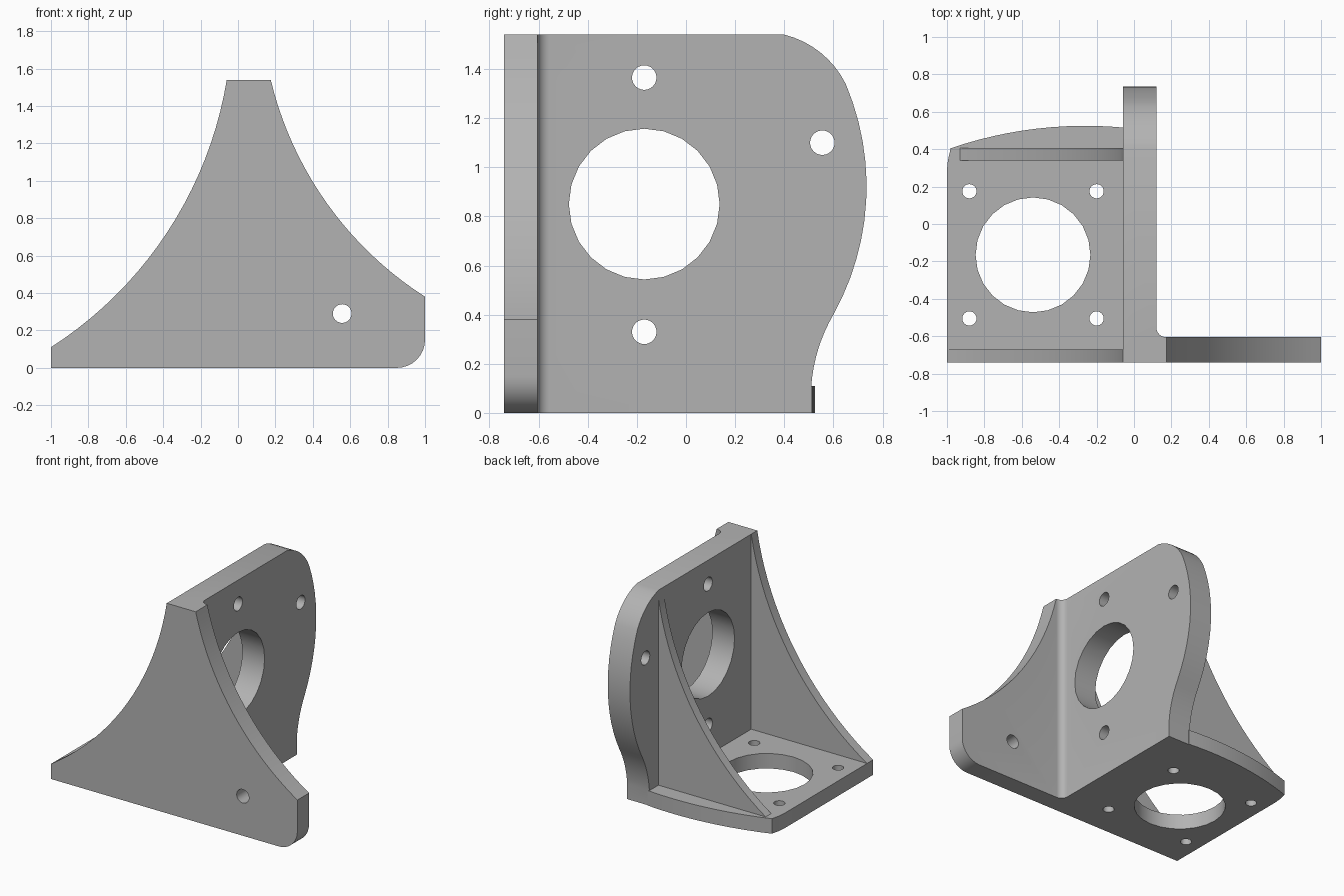
import bpy
import bmesh
from math import cos, sin, pi, atan2
from mathutils import Vector

if "Cube" in bpy.data.objects:
    bpy.data.objects.remove(bpy.data.objects["Cube"])

grey = bpy.data.materials.new("plain_grey")
grey.use_nodes = True
GREY = (0.45, 0.45, 0.45, 1)
grey.diffuse_color = GREY
grey.node_tree.nodes["Principled BSDF"].inputs["Base Color"].default_value = GREY


def arc(a, m, b, n=12):
    """Points of the circular arc from a through m to b."""
    (ax, ay), (mx, my), (bx, by) = a, m, b
    d = 2 * (ax * (my - by) + mx * (by - ay) + bx * (ay - my))
    sa, sm, sb = ax * ax + ay * ay, mx * mx + my * my, bx * bx + by * by
    cx = (sa * (my - by) + sm * (by - ay) + sb * (ay - my)) / d
    cy = (sa * (bx - mx) + sm * (ax - bx) + sb * (mx - ax)) / d
    r = ((ax - cx) ** 2 + (ay - cy) ** 2) ** 0.5
    t0 = atan2(ay - cy, ax - cx)
    t1 = atan2(by - cy, bx - cx)
    sweep = (t1 - t0 + pi) % (2 * pi) - pi
    inner = [(cx + r * cos(t0 + sweep * i / n), cy + r * sin(t0 + sweep * i / n))
             for i in range(1, n)]
    return [a] + inner + [b]


def circle(c, r, n=24):
    return [(c[0] + r * cos(2 * pi * i / n), c[1] + r * sin(2 * pi * i / n)) for i in range(n)]


def prism(name, outline, axis, lo, hi):
    """Extrude a 2D outline along an axis from lo to hi."""
    def place(p):
        return {"x": Vector((lo, *p)), "y": Vector((p[0], lo, p[1])), "z": Vector((*p, lo))}[axis]
    bm = bmesh.new()
    face = bm.faces.new([bm.verts.new(place(p)) for p in outline])
    ext = bmesh.ops.extrude_face_region(bm, geom=[face])
    shift = Vector([hi - lo if k == axis else 0 for k in "xyz"])
    bmesh.ops.translate(bm, vec=shift, verts=[v for v in ext["geom"] if isinstance(v, bmesh.types.BMVert)])
    bmesh.ops.recalc_face_normals(bm, faces=bm.faces[:])
    mesh = bpy.data.meshes.new(name)
    bm.to_mesh(mesh)
    bm.free()
    mesh.materials.append(grey)
    obj = bpy.data.objects.new(name, mesh)
    bpy.context.collection.objects.link(obj)
    return obj


def combine(target, other, operation):
    """Apply a boolean and discard the second part."""
    mod = target.modifiers.new("join", "BOOLEAN")
    mod.operation, mod.solver, mod.object = operation, "EXACT", other
    bpy.context.view_layer.objects.active = target
    bpy.ops.object.modifier_apply(modifier=mod.name)
    bpy.data.objects.remove(other)


FRONT, TOP, BASE = -0.74, 1.54, 0.11
IN, OUT = -0.06, 0.12      # faces of the upright plate
FLANGE = -0.605            # rear face of the thick flange

# Upright plate with a bulging rear edge
rear = (arc((0.51, BASE), (0.54, 0.265), (0.6, 0.4), 8)
        + arc((0.6, 0.4), (0.735, 0.9), (0.65, 1.34))[1:]
        + arc((0.65, 1.34), (0.55, 1.465), (0.4, TOP), 8)[1:])
bracket = prism("bracket", [(FRONT, 0), (0.51, 0)] + rear + [(FRONT, TOP)], "x", IN, OUT)

# Base plate with a bowed rear edge
bow = arc((-0.05, 0.515), (-0.5, 0.512), (-0.98, 0.405))
base = prism("base_plate", [(-1, FRONT), (-0.05, FRONT)] + bow + [(-0.995, 0.34), (-1, 0.29)],
             "z", 0, BASE)

# Thin front web and rear rib, both with hollow curved edges
sweep = arc((IN, TOP), (-0.385, 0.715), (-1, BASE), 20)
web = prism("front_web", [(-1, 0), (0, 0), (0, TOP)] + sweep, "y", FRONT, -0.67)
slope = arc((IN, 1.48), (-0.37, 0.68), (-0.93, BASE), 20)
rib = prism("rear_rib", [(-0.93, 0.05), (0, 0.05), (0, 1.48)] + slope, "y", 0.34, 0.405)

# Thick front flange with one rounded lower corner
edge = arc((1, 0.38), (0.475, 0.88), (0.175, TOP), 20)
corner = arc((0.85, 0), (0.956, 0.044), (1, 0.15), 8)
flange = prism("front_flange", [(0, 0)] + corner + edge + [(0, TOP)], "y", FRONT, FLANGE)

# Fillet where the flange meets the upright
hollow = arc((0.17, FLANGE), (0.135, FLANGE + 0.015), (OUT, FLANGE + 0.05), 8)
fillet = prism("fillet", [(0.1, FLANGE - 0.02), (0.17, FLANGE - 0.02)] + hollow + [(0.1, FLANGE + 0.05)],
               "z", 0, TOP)

for part in (base, web, rib, flange, fillet):
    combine(bracket, part, "UNION")

# Motor openings and screw holes: axis, centre, radius, span
holes = [("x", (-0.17, 0.85), 0.307, -0.2, 0.3), ("z", (-0.54, -0.165), 0.307, -0.1, 0.2),
         ("y", (0.557, 0.29), 0.05, -0.9, -0.5)]
holes += [("x", c, 0.05, -0.2, 0.3) for c in ((-0.17, 1.365), (-0.17, 0.33), (0.555, 1.1))]
holes += [("z", (x, y), 0.038, -0.1, 0.2) for x in (-0.88, -0.2) for y in (-0.505, 0.175)]
for axis, centre, radius, lo, hi in holes:
    cutter = prism("hole_cutter", circle(centre, radius), axis, lo, hi)
    cutter.hide_render = True
    combine(bracket, cutter, "DIFFERENCE")

bpy.ops.object.select_all(action="DESELECT")
bracket.select_set(True)
bpy.context.view_layer.objects.active = bracket
bpy.ops.object.shade_smooth_by_angle(angle=pi / 6)
